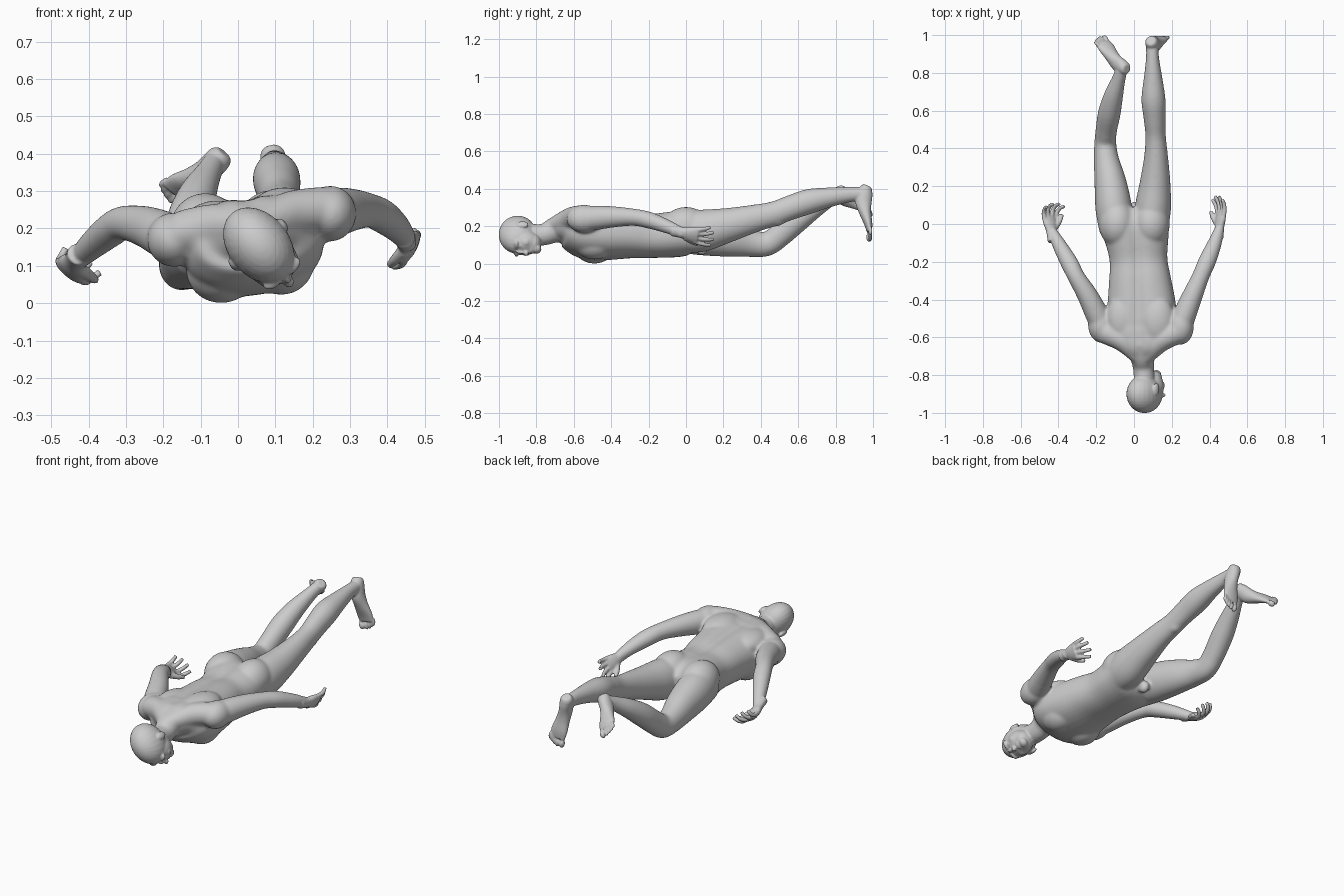
import bpy, bmesh, math
from mathutils import Vector as V, Matrix

bm = bmesh.new()


def ball(c, r, rot=None):
    """Ellipsoid, optionally turned by a 3x3 frame."""
    m = Matrix.Translation(V(c)) @ (rot.to_4x4() if rot else Matrix()) @ Matrix.Diagonal((*r, 1))
    bmesh.ops.create_uvsphere(bm, u_segments=24, v_segments=16, radius=1, matrix=m)


def spline(pts, steps=5):
    """Catmull-Rom through rows of numbers."""
    rows = [pts[0]] + pts + [pts[-1]]
    out = []
    for p0, p1, p2, p3 in zip(rows, rows[1:], rows[2:], rows[3:]):
        for k in range(steps):
            t = k / steps
            out.append([.5 * (2*b + (c - a)*t + (2*a - 5*b + 4*c - d)*t*t + (3*b - a - 3*c + d)*t**3)
                        for a, b, c, d in zip(p0, p1, p2, p3)])
    return out + [list(pts[-1])]


def loft(pts, side=(1, 0, 0), power=2, groove=0, n=32):
    """Skin rings of (x, y, z, half width, half depth, roll degrees)."""
    rows = spline([list(p) + [0] * (6 - len(p)) for p in pts])
    rings = []
    for i, r in enumerate(rows):
        t = (V(rows[min(i + 1, len(rows) - 1)][:3]) - V(rows[max(i - 1, 0)][:3])).normalized()
        s = Matrix.Rotation(-math.radians(r[5]), 3, 'Y') @ V(side)
        s = (s - t * s.dot(t)).normalized()
        up = s.cross(t)
        ring = []
        for k in range(n):
            c, d = math.cos(2*math.pi*k/n), math.sin(2*math.pi*k/n)
            x = math.copysign(abs(c) ** (2/power), c)
            z = math.copysign(abs(d) ** (2/power), d)
            if d > 0:
                z *= 1 - groove * math.exp(-(c / .15) ** 2)
            ring.append(bm.verts.new(V(r[:3]) + s * r[3] * x + up * r[4] * z))
        rings.append(ring)
    for a, b in zip(rings, rings[1:]):
        for k in range(n):
            bm.faces.new((a[k], a[(k+1) % n], b[(k+1) % n], b[k]))
    bm.faces.new(rings[0][::-1])
    bm.faces.new(rings[-1])


def fuse(name, voxel, relax):
    """Object holding the current parts, melted into one smooth skin."""
    bmesh.ops.recalc_face_normals(bm, faces=bm.faces)
    mesh = bpy.data.meshes.new(name)
    bm.to_mesh(mesh)
    ob = bpy.data.objects.new(name, mesh)
    bpy.context.collection.objects.link(ob)
    m = ob.modifiers.new("fuse", 'REMESH')
    m.mode, m.voxel_size, m.use_smooth_shade = 'VOXEL', voxel, True
    m = ob.modifiers.new("relax", 'SMOOTH')
    m.factor, m.iterations = .5, relax
    return ob


def hand(wrist, d, palm, sign, curl, g=1.1):
    w, d = V(wrist), V(d).normalized()
    palm = V(palm)
    palm = (palm - d * palm.dot(d)).normalized()
    th = palm.cross(d) * sign
    loft([(*(w + d*u*g), a*g, b*g) for u, a, b in
          ((-.05, .028, .026), (.0, .028, .021), (.04, .039, .02), (.08, .041, .014))], th)
    for o, k in ((.032, .95), (.011, 1.06), (-.011, 1), (-.031, .8)):
        p = w + (d*.06 + th*o) * g
        pts = [(*p, .013, .013)]
        for j, l in enumerate((.04, .03, .026)):
            a = curl * (j + .6)
            p = p + (d*math.cos(a) + palm*math.sin(a) + th*o*7).normalized() * l * k * g
            pts.append((*p, .012 - j*.0012, .012 - j*.0012))
        loft(pts, th, n=12)
    p = w + (d*.02 + th*.02) * g
    q = p + (d*.03 + th*.025 + palm*.015) * g
    e = q + (d*.032 + th*.014 + palm*.012) * g
    loft([(*p, .019, .019), (*q, .0145, .0145), (*e, .011, .011)], palm, n=12)


def foot(heel, toe, n, sign):
    h, d = V(heel), V(toe) - V(heel)
    L = d.length
    d.normalize()
    n = V(n)
    n = (n - d * n.dot(d)).normalized()
    med = n.cross(d) * sign
    loft([(*(h + d*L*t - n*(b + c)), a, b) for t, a, b, c in
          ((.01, .022, .024, .004), (.06, .033, .034, 0), (.16, .035, .043, 0), (.32, .034, .043, .005),
           (.5, .039, .032, .006), (.7, .048, .022, 0), (.84, .045, .014, .002))], med)
    frame = Matrix((med, d, n)).transposed()
    for o, r, t in ((.034, .0165, .925), (.009, .0115, .935), (-.01, .011, .915),
                    (-.027, .0105, .885), (-.042, .0095, .85)):
        ball(h + d*L*t + med*o - n*r, (r*.92, L*.08, r), frame)


# torso, rolled so the +x shoulder is higher
loft([(.045, -.70, .19, .08, .06, 8), (.043, -.65, .195, .135, .09, 10), (.04, -.60, .18, .175, .115, 10),
      (.04, -.53, .16, .19, .132, 10), (.04, -.43, .155, .182, .133, 9), (.032, -.3, .155, .165, .125, 7),
      (.024, -.19, .15, .153, .119, 4), (.015, -.08, .157, .169, .124, 2), (.004, -.01, .162, .183, .122),
      (0, .04, .16, .17, .105), (0, .08, .155, .11, .07)], power=2.35, groove=.13)
for c, r in (((-.045, -.49, .09), (.095, .11, .09)), ((.115, -.49, .11), (.09, .11, .088)),     # chest
             ((-.055, -.5, .215), (.09, .13, .06)), ((.125, -.51, .25), (.09, .13, .06)),        # shoulder blades
             ((-.088, .0, .19), (.098, .125, .105)), ((.092, .0, .198), (.098, .125, .105)),     # buttocks
             ((0, .085, .08), (.026, .035, .036))):                                              # groin
    ball(c, r)

# neck and sloping shoulder muscles
loft([(.056, -.84, .155, .056, .06), (.05, -.76, .155, .056, .058), (.045, -.7, .18, .068, .07),
      (.042, -.63, .19, .1, .09)])
for e in ((-.15, -.57, .188), (.23, -.57, .252)):
    loft([(.045, -.71, .2, .045, .05), (*((V(e) + V((.045, -.67, .225))) / 2), .06, .06),
          (*e, .06, .065)], (0, 0, 1))

# +x arm
ball((.247, -.545, .24), (.07, .095, .075))
loft([(.225, -.58, .232, .055, .06), (.26, -.5, .243, .062, .066), (.305, -.39, .25, .055, .057),
      (.352, -.28, .248, .046, .046), (.386, -.2, .233, .047, .045), (.424, -.11, .202, .039, .038),
      (.45, -.035, .17, .028, .031), (.455, -.01, .16, .026, .03)])

# -x arm
ball((-.172, -.535, .17), (.072, .095, .073))
loft([(-.145, -.57, .165, .055, .06), (-.19, -.49, .18, .062, .064), (-.245, -.38, .204, .055, .056),
      (-.305, -.28, .215, .046, .046), (-.34, -.21, .196, .047, .045), (-.39, -.12, .155, .039, .038),
      (-.428, -.05, .118, .029, .029), (-.436, -.03, .11, .027, .028)])

# +x leg, straight and lifted
loft([(.09, -.04, .16, .085, .1), (.1, .08, .175, .096, .113), (.112, .22, .205, .081, .093),
      (.117, .36, .24, .063, .075), (.114, .47, .267, .054, .066), (.109, .56, .3, .058, .066),
      (.103, .66, .333, .064, .067), (.101, .77, .355, .05, .053), (.098, .88, .37, .035, .041),
      (.096, .96, .374, .034, .036)])
ball((.117, .48, .232), (.036, .05, .033))

# -x leg, knee resting on the ground
loft([(-.095, -.04, .16, .087, .1), (-.107, .08, .155, .097, .11), (-.125, .22, .132, .085, .096),
      (-.146, .34, .11, .067, .075), (-.152, .43, .105, .058, .066), (-.146, .5, .15, .057, .064),
      (-.13, .59, .225, .06, .063), (-.108, .68, .29, .051, .053), (-.08, .77, .345, .036, .04),
      (-.062, .83, .378, .031, .034)])
ball((-.153, .42, .075), (.038, .05, .038))

# melt the limbs and torso softly, then go on with the detailed parts
soft = fuse("soft_body", .007, 14)
melted = soft.evaluated_get(bpy.context.evaluated_depsgraph_get()).to_mesh()
bm.clear()
bm.from_mesh(melted)
soft.to_mesh_clear()
bpy.data.objects.remove(soft)

# head, face turned towards +x and down
S, F, U = V((.77, 0, .63)), V((.63, 0, -.77)), V((0, -1, 0))
H = Matrix((S, F, U)).transposed()
C = V((.062, -.892, .147))


def head_part(p, r, both=False):
    for k in ((1, -1) if both else (1,)):
        ball(C + H @ V((p[0]*k, p[1], p[2])), r, H)


head_part((0, -.01, .008), (.083, .114, .101))            # skull
head_part((0, .045, -.03), (.07, .066, .085))             # face
head_part((0, .05, -.075), (.056, .056, .044))            # jaw
head_part((0, .09, -.095), (.028, .022, .024))            # chin
head_part((0, .107, -.016), (.010, .014, .034))           # nose bridge
head_part((0, .116, -.038), (.015, .017, .012))           # nose tip
head_part((.03, .087, .014), (.032, .02, .013), True)     # brows
head_part((.03, .09, -.008), (.014, .014, .008), True)    # eyes
head_part((.036, .072, -.036), (.028, .028, .028), True)  # cheeks
head_part((0, .092, -.066), (.03, .02, .02))              # mouth
head_part((0, .106, -.062), (.02, .009, .005))            # lips
head_part((0, .104, -.073), (.018, .009, .006))
head_part((.084, -.012, -.018), (.011, .021, .033), True)  # ears

hand((.452, -.02, .165), (.12, .95, -.2), (-.85, 0, .45), 1, .26)
hand((-.436, -.04, .112), (-.16, .9, -.33), (.62, 0, .78), -1, .62, 1.12)
foot((.088, .998, .418), (.148, .996, .125), (0, 1, 0), 1)
foot((-.03, .84, .422), (-.188, .996, .285), (.22, .73, .63), -1)

fuse("lying_figure", .005, 4)
bm.free()
